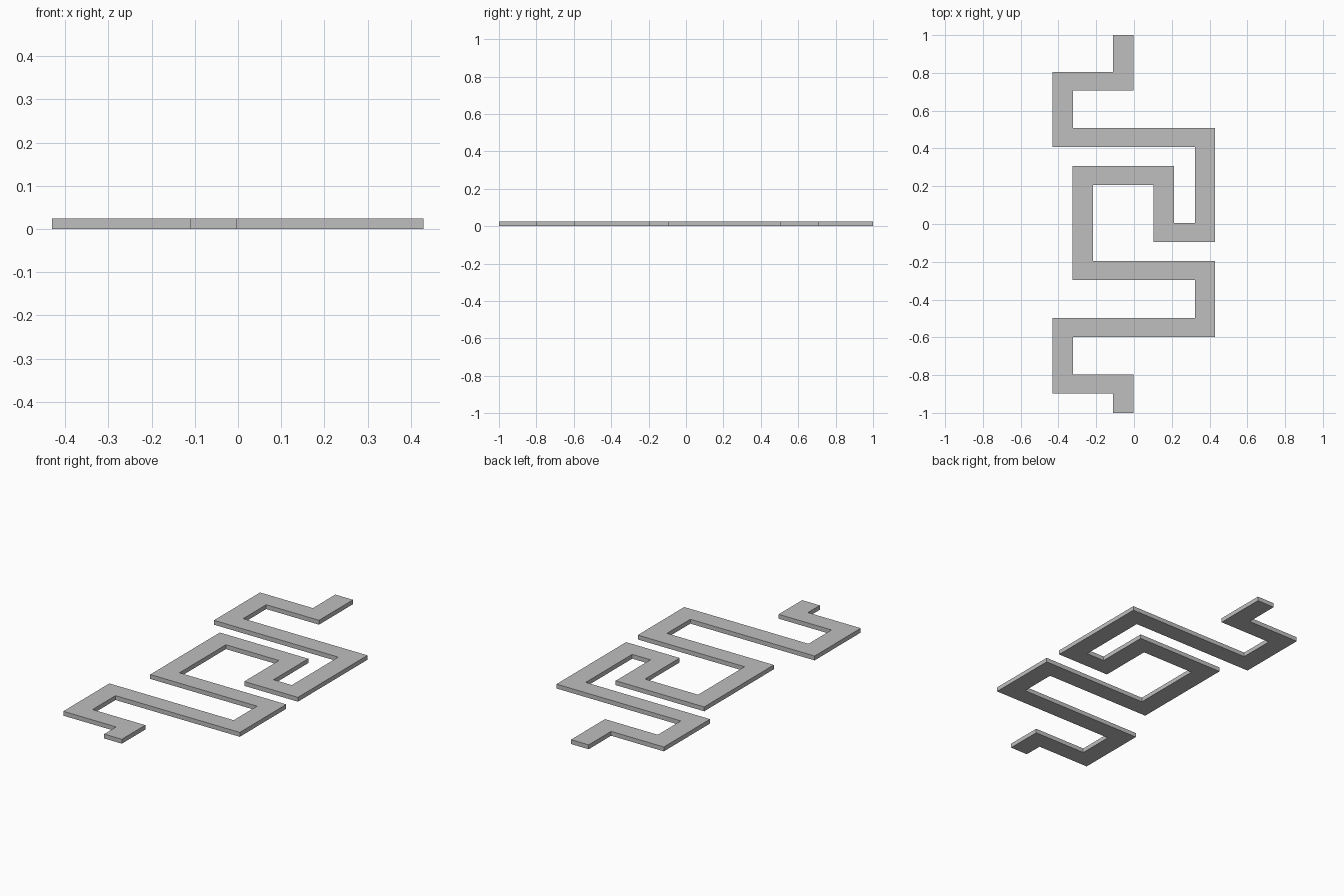
import bpy, bmesh
from mathutils import Vector

cube = bpy.data.objects.get("Cube")
if cube:
    bpy.data.objects.remove(cube, do_unlink=True)

HALF_X, HALF_Y, HEIGHT = 0.0535, 0.05, 0.024

# Centre line of the meandering strip, from back to front
LEFT, INNER_LEFT, END, INNER_RIGHT, RIGHT = -0.377, -0.271, -0.057, 0.158, 0.376
path = [Vector(p) for p in (
    (END, 1), (END, 0.756), (LEFT, 0.756), (LEFT, 0.457), (RIGHT, 0.457),
    (RIGHT, -0.045), (INNER_RIGHT, -0.045), (INNER_RIGHT, 0.256),
    (INNER_LEFT, 0.256), (INNER_LEFT, -0.246), (RIGHT, -0.246),
    (RIGHT, -0.548), (LEFT, -0.548), (LEFT, -0.847), (END, -0.847), (END, -1))]


def side_offsets(points):
    """Mitred offset of each right-angled corner towards the path's left."""
    normals = []
    for a, b in zip(points, points[1:]):
        d = (b - a).normalized()
        normals.append(Vector((-d.y * HALF_X, d.x * HALF_Y)))
    corners = [a + b for a, b in zip(normals, normals[1:])]
    return [normals[0]] + corners + [normals[-1]]


# Strip: one closed outline, extruded to a thin slab
offsets = side_offsets(path)
outline = [p + o for p, o in zip(path, offsets)]
outline += [p - o for p, o in reversed(list(zip(path, offsets)))]

bm = bmesh.new()
base = bm.faces.new([bm.verts.new((p.x, p.y, 0)) for p in outline])
extruded = bmesh.ops.extrude_face_region(bm, geom=[base], use_keep_orig=True)
top_verts = [v for v in extruded["geom"] if isinstance(v, bmesh.types.BMVert)]
bmesh.ops.translate(bm, verts=top_verts, vec=(0, 0, HEIGHT))
bmesh.ops.recalc_face_normals(bm, faces=bm.faces)
mesh = bpy.data.meshes.new("meander_strip")
bm.to_mesh(mesh)
bm.free()

# Plain grey material
grey = bpy.data.materials.new("light_grey")
grey.use_nodes = True
colour = (0.52, 0.52, 0.52, 1)
grey.diffuse_color = colour
grey.node_tree.nodes["Principled BSDF"].inputs["Base Color"].default_value = colour
mesh.materials.append(grey)

strip = bpy.data.objects.new("meander_strip", mesh)
bpy.context.collection.objects.link(strip)
